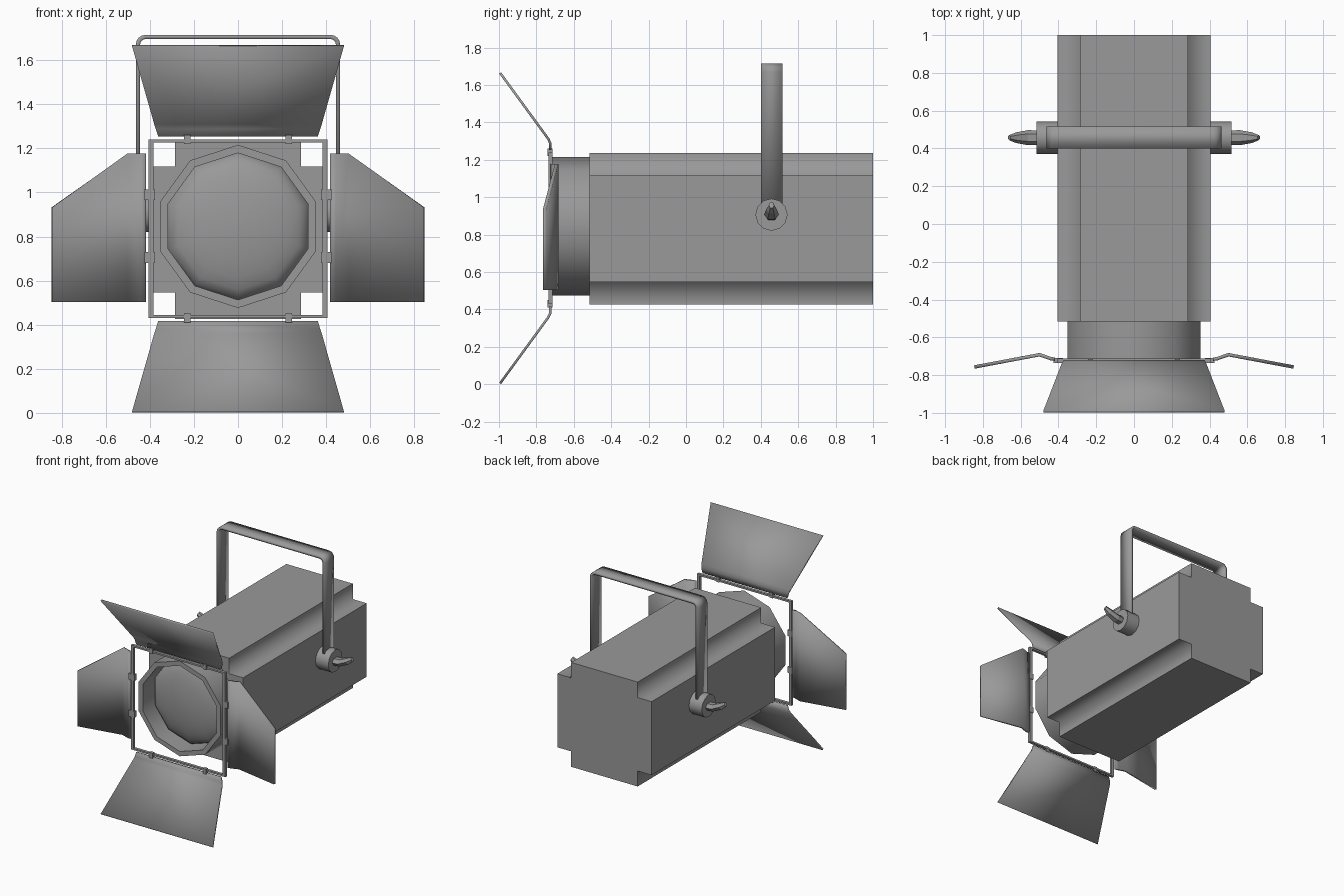
import bpy, bmesh
from math import sin, cos, pi, radians
from mathutils import Vector

if "Cube" in bpy.data.objects:
    bpy.data.objects.remove(bpy.data.objects["Cube"], do_unlink=True)

grey = bpy.data.materials.new("matt grey metal")
grey.use_nodes = True
grey.diffuse_color = (0.32, 0.32, 0.32, 1)
grey.node_tree.nodes["Principled BSDF"].inputs["Base Color"].default_value = grey.diffuse_color

MID_Z = 0.835


def finish(name, bm, smooth=None):
    bmesh.ops.recalc_face_normals(bm, faces=bm.faces)
    mesh = bpy.data.meshes.new(name)
    bm.to_mesh(mesh)
    bm.free()
    ob = bpy.data.objects.new(name, mesh)
    bpy.context.collection.objects.link(ob)
    mesh.materials.append(grey)
    if smooth:
        bpy.ops.object.select_all(action='DESELECT')
        ob.select_set(True)
        bpy.context.view_layer.objects.active = ob
        bpy.ops.object.shade_smooth_by_angle(angle=radians(smooth))
    return ob


def loft(bm, rings, closed=True, caps=True):
    """Join rows of points with quads, optionally capping both ends."""
    rows = [[bm.verts.new(p) for p in ring] for ring in rings]
    n = len(rows[0])
    for a, b in zip(rows, rows[1:]):
        for i in range(n if closed else n - 1):
            j = (i + 1) % n
            bm.faces.new((a[i], a[j], b[j], b[i]))
    if caps:
        bm.faces.new(rows[0])
        bm.faces.new(rows[-1])


def sheet(name, pairs, thickness):
    """Bent metal sheet following pairs of edge points."""
    bm = bmesh.new()
    loft(bm, pairs, closed=False, caps=False)
    ob = finish(name, bm, 50)
    mod = ob.modifiers.new("thickness", 'SOLIDIFY')
    mod.thickness = thickness
    mod.offset = 0
    mod.use_even_offset = True


def box(name, lo, hi):
    bm = bmesh.new()
    lo, hi = Vector(lo), Vector(hi)
    bmesh.ops.create_cube(bm, size=1)
    for v in bm.verts:
        v.co = (lo + hi) / 2 + v.co * (hi - lo)
    return finish(name, bm)


# housing: square tube with stepped corners, softened only in the inner corners
w, n = 0.405, 0.285
quarter = [(w, n), (n, n), (n, w)]
outline = []
for k in range(4):
    for x, z in quarter:
        for _ in range(k):
            x, z = -z, x
        outline.append((x, z))
bm = bmesh.new()
loft(bm, [[(x, y, z + 0.832) for x, z in outline] for y in (-0.515, 1)])
bmesh.ops.recalc_face_normals(bm, faces=bm.faces)
for f in bm.faces:
    f.smooth = len(f.verts) == 4
for e in bm.edges:
    e.smooth = e.calc_face_angle_signed() < 0
finish("housing", bm)


# ten-sided lens barrel and domed lens
def decagon(r, y):
    return [(r * sin(k * pi / 5), y, 0.846 + r * cos(k * pi / 5)) for k in range(10)]


bm = bmesh.new()
loft(bm, [decagon(r, y) for r, y in
          ((0.37, -0.5), (0.37, -0.715), (0.333, -0.715), (0.333, -0.5))], caps=False)
finish("lens_barrel", bm, 40)
bm = bmesh.new()
loft(bm, [decagon(0.333 * cos(t * pi / 12), -0.56 - 0.09 * sin(t * pi / 12))
          for t in (0, 1, 2, 3, 4, 5, 5.8)])
finish("lens", bm, 60)

# accessory frame
for s, side in ((1, "left"), (-1, "right")):
    a, b = sorted((s * 0.383, s * 0.405))
    box("frame_" + side, (a, -0.735, MID_Z - 0.405), (b, -0.713, MID_Z + 0.405))
for s, side in ((1, "top"), (-1, "bottom")):
    a, b = sorted((MID_Z + s * 0.392, MID_Z + s * 0.405))
    box("frame_" + side, (-0.383, -0.735, a), (0.383, -0.713, b))

# top and bottom shutter leaves with hinges
for s, side in ((1, "top"), (-1, "bottom")):
    rows = [(-0.726, 0.418, 0.362), (-0.726, 0.455, 0.373),
            (-0.737, 0.478, 0.38), (-0.994, 0.83, 0.48)]
    sheet(side + "_leaf", [[(-hw, y, MID_Z + s * dz), (hw, y, MID_Z + s * dz)]
                           for y, dz, hw in rows], 0.013)
    for x in (-0.23, 0.23):
        a, b = sorted((MID_Z + s * 0.385, MID_Z + s * 0.425))
        box(side + "_hinge", (x - 0.014, -0.74, a), (x + 0.014, -0.715, b))

# side leaves, hinges, yoke pivots and wing knobs
for s, side in ((1, "left"), (-1, "right")):
    cols = [(0.418, -0.716, 1.177), (0.44, -0.713, 1.177),
            (0.5, -0.692, 1.177), (0.845, -0.757, 0.932)]
    sheet(side + "_leaf", [[(s * x, y, 0.503), (s * x, y, top)] for x, y, top in cols], 0.018)
    for z in (0.705, 0.99):
        a, b = sorted((s * 0.376, s * 0.425))
        box(side + "_hinge", (a, -0.735, z - 0.024), (b, -0.71, z + 0.024))

    bm = bmesh.new()
    loft(bm, [[(s * x, 0.457 + 0.086 * cos(k * pi / 6), 0.907 + 0.086 * sin(k * pi / 6))
               for k in range(12)] for x in (0.4, 0.515)])
    finish(side + "_pivot", bm, 40)

    bm = bmesh.new()
    hexagon = [(cos(k * pi / 3), sin(k * pi / 3)) for k in range(6)]
    loft(bm, [[(s * (x + lean * v), 0.457 + hy * u, z + hz * v) for u, v in hexagon]
              for x, z, hy, hz, lean in
              ((0.51, 0.905, 0.038, 0.03, 0), (0.56, 0.908, 0.04, 0.03, 0),
               (0.625, 0.935, 0.028, 0.025, -0.01), (0.66, 0.958, 0.014, 0.017, -0.008))])
    finish(side + "_wing_knob", bm)

# hanging yoke with rounded upper corners
arc = [(0.418 + 0.036 * cos(t * pi / 8), 1.67 + 0.036 * sin(t * pi / 8)) for t in range(5)]
half = [(0.454, 0.9)] + arc
path = half + [(-x, z) for x, z in reversed(half)]
sheet("yoke", [[(x, 0.4, z), (x, 0.517, z)] for x, z in path], 0.019)
